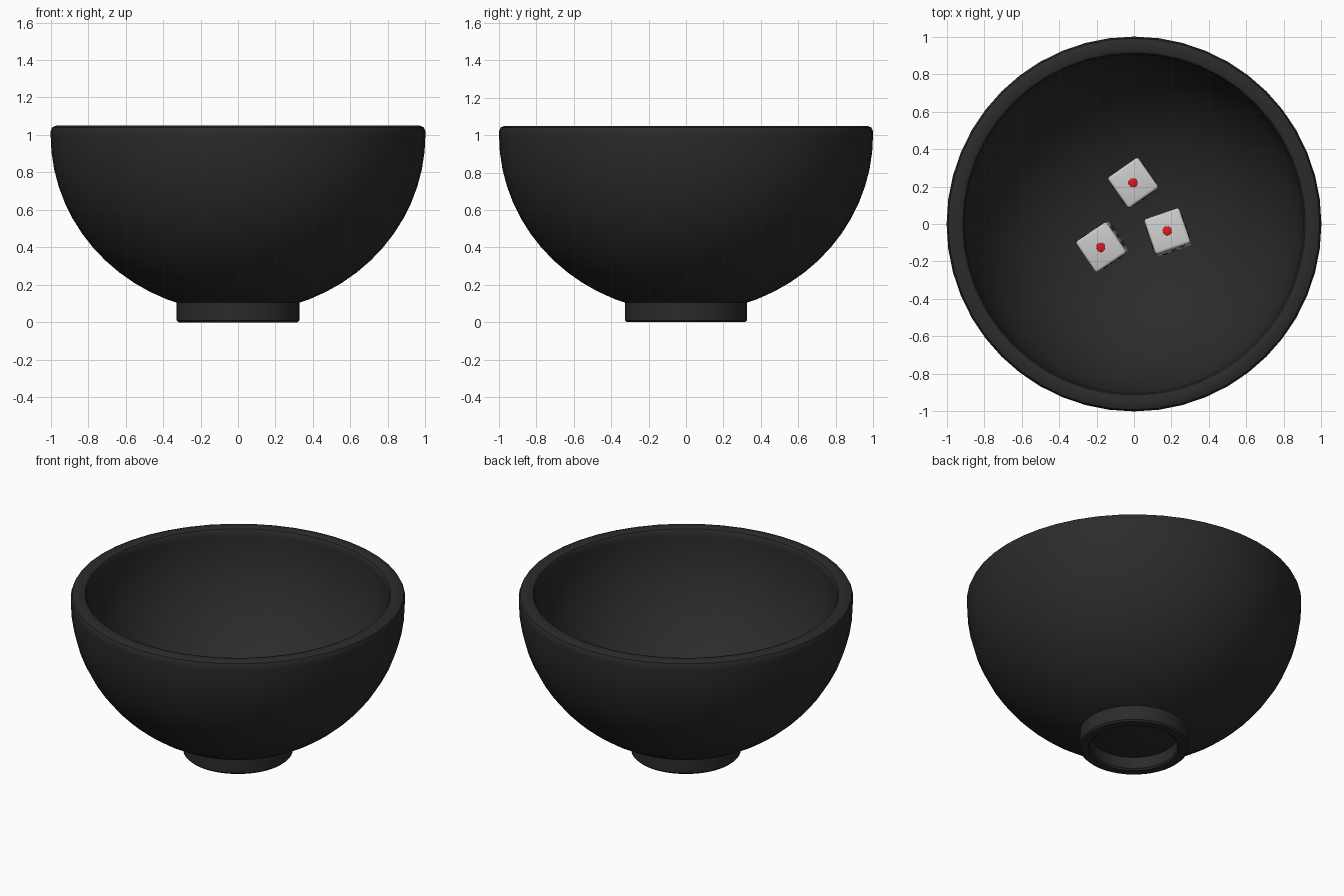
import bpy, bmesh, math
from mathutils import Matrix, Vector

if "Cube" in bpy.data.objects:
    bpy.data.objects.remove(bpy.data.objects["Cube"])


def material(name, rgb):
    m = bpy.data.materials.new(name)
    m.diffuse_color = (*rgb, 1)
    m.use_nodes = True
    m.node_tree.nodes["Principled BSDF"].inputs["Base Color"].default_value = m.diffuse_color
    return m


BLACK = material("black_lacquer", (0.025, 0.024, 0.025))
WHITE = material("dice_white", (0.8, 0.8, 0.8))
RED = material("pip_red", (0.7, 0.01, 0.01))
PIP = material("pip_black", (0.02, 0.02, 0.02))


def finish(name, bm, mats, angle=35):
    mesh = bpy.data.meshes.new(name)
    bmesh.ops.recalc_face_normals(bm, faces=bm.faces)
    bm.to_mesh(mesh)
    bm.free()
    obj = bpy.data.objects.new(name, mesh)
    bpy.context.collection.objects.link(obj)
    for m in mats:
        mesh.materials.append(m)
    bpy.ops.object.select_all(action='DESELECT')
    obj.select_set(True)
    bpy.context.view_layer.objects.active = obj
    bpy.ops.object.shade_smooth_by_angle(angle=math.radians(angle))
    return obj


def lathe(name, profile, closed=False, steps=48):
    bm = bmesh.new()
    vs = [bm.verts.new((r, 0, z)) for r, z in profile]
    pairs = list(zip(vs, vs[1:])) + ([(vs[-1], vs[0])] if closed else [])
    edges = [bm.edges.new(p) for p in pairs]
    bmesh.ops.spin(bm, geom=vs + edges, cent=(0, 0, 0), axis=(0, 0, 1),
                   angle=math.tau, steps=steps)
    bmesh.ops.remove_doubles(bm, verts=bm.verts, dist=1e-4)
    return finish(name, bm, [BLACK])


def bowl_curve(radius, depth, n=16):
    return [(radius * math.sin(i / n * math.pi / 2),
             1 - depth * math.cos(i / n * math.pi / 2)) for i in range(n + 1)]


# bowl: outer wall, rounded rim, inner wall
rim = [(1.0, 1.02), (0.991, 1.041), (0.97, 1.05), (0.93, 1.05), (0.914, 1.044), (0.905, 1.03)]
lathe("bowl", bowl_curve(1.0, 0.948) + rim + bowl_curve(0.905, 0.86)[::-1])

# foot ring
lathe("foot_ring", [(0.26, 0.12), (0.26, 0.01), (0.27, 0), (0.317, 0),
                    (0.327, 0.01), (0.327, 0.12)], closed=True)

# dice
SIZE, D = 0.2, 0.05
diag = [(-D, -D), (D, D)]
corners = diag + [(-D, D), (D, -D)]
PIPS = {1: [(0, 0)], 2: diag, 3: diag + [(0, 0)], 4: corners,
        5: corners + [(0, 0)], 6: corners + [(-D, 0), (D, 0)]}
FACES = {1: (0, 0, 1), 6: (0, 0, -1), 3: (0, -1, 0), 4: (0, 1, 0), 2: (-1, 0, 0), 5: (1, 0, 0)}


def die(name, loc, turn, tilt_x=0, tilt_y=0):
    bm = bmesh.new()
    bmesh.ops.create_cube(bm, size=SIZE)
    bmesh.ops.bevel(bm, geom=bm.edges[:], offset=0.015, segments=3, profile=0.5, affect='EDGES')
    for number, normal in FACES.items():
        turn_face = Vector(normal).to_track_quat('Z', 'Y').to_matrix().to_4x4()
        radius = 0.024 if number == 1 else 0.018
        for x, y in PIPS[number]:
            place = turn_face @ Matrix.Translation((x, y, SIZE / 2)) @ Matrix.Diagonal((1, 1, 0.2, 1))
            new = bmesh.ops.create_uvsphere(bm, u_segments=16, v_segments=8, radius=radius, matrix=place)
            for f in {f for v in new["verts"] for f in v.link_faces}:
                f.material_index = 1 if number == 1 else 2
    obj = finish(name, bm, [WHITE, RED, PIP])
    obj.matrix_world = (Matrix.Translation(loc) @ Matrix.Rotation(math.radians(turn), 4, 'Z')
                        @ Matrix.Rotation(math.radians(tilt_x), 4, 'X')
                        @ Matrix.Rotation(math.radians(tilt_y), 4, 'Y'))


die("die_back", (-0.005, 0.22, 0.28), 35)
die("die_right", (0.18, -0.045, 0.28), 19, tilt_x=-5)
die("die_left", (-0.17, -0.12, 0.28), 34, tilt_y=-5)
